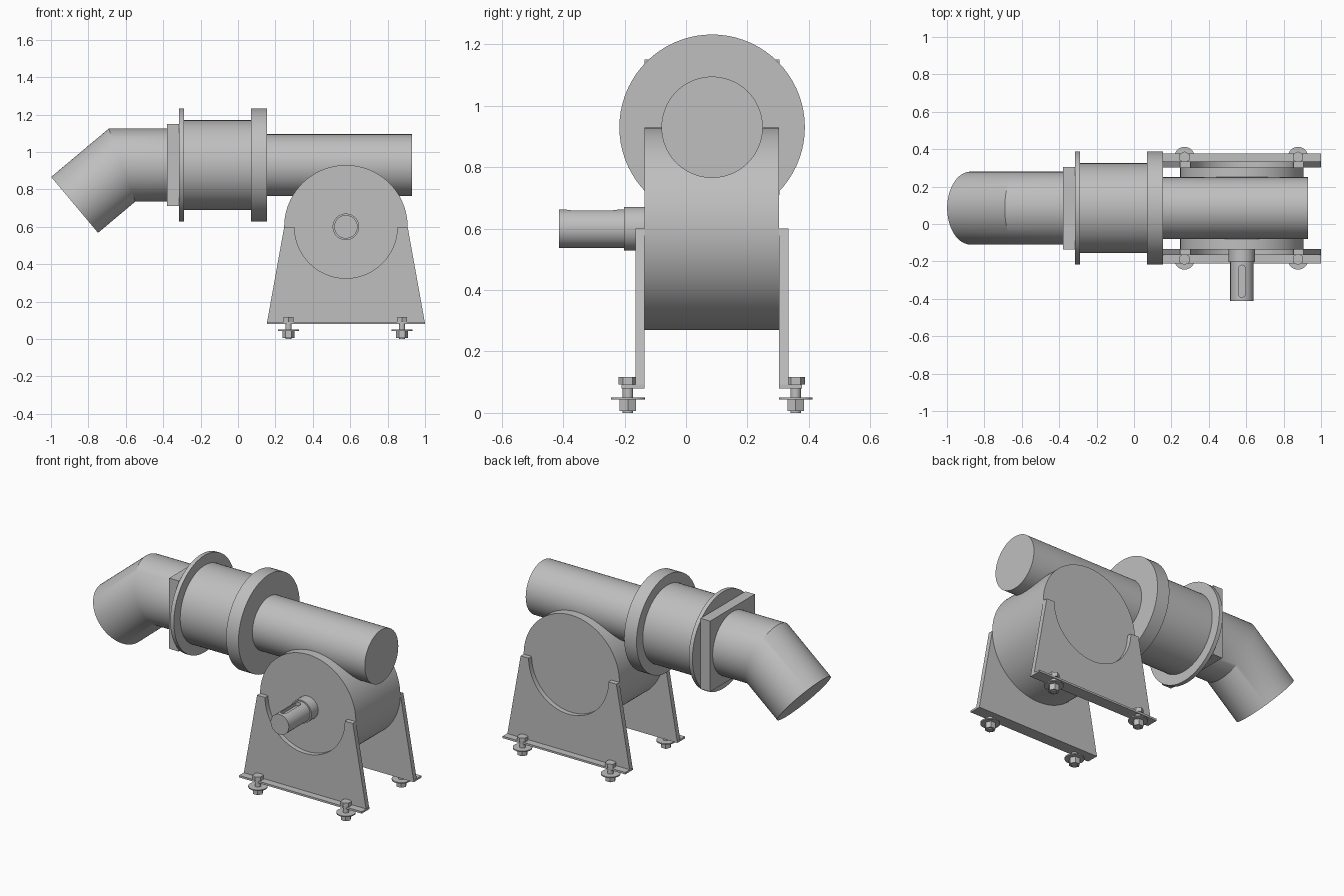
import bpy, bmesh
from math import pi, sin, cos, tan, radians
from mathutils import Vector, Matrix

if "Cube" in bpy.data.objects:
    bpy.data.objects.remove(bpy.data.objects["Cube"])

steel = bpy.data.materials.new("grey steel")
steel.use_nodes = True
GREY = (0.52, 0.52, 0.52, 1)
steel.diffuse_color = GREY
steel.node_tree.nodes["Principled BSDF"].inputs["Base Color"].default_value = GREY

PIPE_Y, PIPE_Z = 0.085, 0.93      # main pipe axis
HUB_X, HUB_Z = 0.577, 0.6         # drum and shaft axis


def finish(name, bm):
    bmesh.ops.recalc_face_normals(bm, faces=bm.faces)
    mesh = bpy.data.meshes.new(name)
    bm.to_mesh(mesh)
    bm.free()
    mesh.materials.append(steel)
    obj = bpy.data.objects.new(name, mesh)
    bpy.context.collection.objects.link(obj)
    return obj


def smooth(obj):
    bpy.ops.object.select_all(action="DESELECT")
    obj.select_set(True)
    bpy.context.view_layer.objects.active = obj
    bpy.ops.object.shade_smooth_by_angle(angle=radians(30))


def cylinder(name, axis, a, b, centre, r, sides=72, turn=0.0):
    """Cylinder from a to b along an axis; centre holds the other two coordinates."""
    bm = bmesh.new()
    bmesh.ops.create_cone(bm, cap_ends=True, segments=sides, radius1=r, radius2=r,
                          depth=b - a, matrix=Matrix.Rotation(turn, 4, "Z"))
    mid, (u, v) = (a + b) / 2, centre
    pos = {"X": (mid, u, v), "Y": (u, mid, v), "Z": (u, v, mid)}[axis]
    rot = {"X": Matrix.Rotation(pi / 2, 4, "Y"), "Y": Matrix.Rotation(pi / 2, 4, "X"),
           "Z": Matrix.Identity(4)}[axis]
    bm.transform(Matrix.Translation(pos) @ rot)
    obj = finish(name, bm)
    if sides > 8:
        smooth(obj)
    return obj


def box(name, low, high):
    low, high = Vector(low), Vector(high)
    bm = bmesh.new()
    bmesh.ops.create_cube(bm, size=1)
    bm.transform(Matrix.Translation((low + high) / 2) @ Matrix.Diagonal((*(high - low), 1)))
    return finish(name, bm)


def prism(name, outline, y0, y1):
    """Extrude an x-z outline between two y values."""
    bm = bmesh.new()
    face = bm.faces.new([bm.verts.new((x, y0, z)) for x, z in outline])
    new = bmesh.ops.extrude_face_region(bm, geom=[face])["geom"]
    bmesh.ops.translate(bm, vec=(0, y1 - y0, 0),
                        verts=[v for v in new if isinstance(v, bmesh.types.BMVert)])
    return finish(name, bm)


# Main pipe, body and flanges along x
axis = (PIPE_Y, PIPE_Z)
for name, a, b, r in (("outlet_pipe", 0.15, 0.93, 0.165), ("large_flange", 0.07, 0.155, 0.302),
                      ("body", -0.292, 0.072, 0.24), ("thin_flange", -0.315, -0.29, 0.302)):
    cylinder(name, "X", a, b, axis, r)
box("square_plate", (-0.38, PIPE_Y - 0.22, PIPE_Z - 0.22), (-0.315, PIPE_Y + 0.22, PIPE_Z + 0.22))

# Mitred elbow pipe bending down
BEND, R, N = radians(40), 0.195, 72
joint = Vector((-0.62, PIPE_Y, PIPE_Z))
bm = bmesh.new()
rings = [[], [], []]
down = Vector((-cos(BEND), 0, -sin(BEND)))
up = Vector((-sin(BEND), 0, cos(BEND)))
for i in range(N):
    y, h = R * cos(2 * pi * i / N), R * sin(2 * pi * i / N)
    side = Vector((0, y, 0))
    rings[0].append(bm.verts.new((-0.375, PIPE_Y + y, PIPE_Z + h)))
    rings[1].append(bm.verts.new(joint + side + Vector((-h * tan(BEND / 2), 0, h))))
    rings[2].append(bm.verts.new(joint + side + down * 0.331 + up * h))
for p, q in zip(rings, rings[1:]):
    for i in range(N):
        j = (i + 1) % N
        bm.faces.new((p[i], p[j], q[j], q[i]))
bm.faces.new(rings[0])
bm.faces.new(rings[2])
smooth(finish("elbow_pipe", bm))

# Drum and shaft
cylinder("drum", "Y", -0.135, 0.303, (HUB_X, HUB_Z), 0.33, 96)
cylinder("shaft_collar", "Y", -0.202, -0.13, (HUB_X, HUB_Z), 0.071, 48)
shaft = cylinder("shaft", "Y", -0.413, -0.195, (HUB_X, HUB_Z), 0.0625, 48)

# Rounded keyway cut in the top of the shaft
bm = bmesh.new()
half = 0.018
slot = []
for end, start in ((-0.238, 0), (-0.374, pi)):
    for k in range(9):
        t = start + pi * k / 8
        slot.append(bm.verts.new((HUB_X + half * cos(t), end + half * sin(t), HUB_Z + 0.042)))
new = bmesh.ops.extrude_face_region(bm, geom=[bm.faces.new(slot)])["geom"]
bmesh.ops.translate(bm, vec=(0, 0, 0.06), verts=[v for v in new if isinstance(v, bmesh.types.BMVert)])
cutter = finish("keyway_cutter", bm)
cutter.hide_render = True
cutter.hide_set(True)
cut = shaft.modifiers.new("keyway", "BOOLEAN")
cut.operation, cut.solver, cut.object = "DIFFERENCE", "EXACT", cutter
bpy.context.view_layer.objects.active = shaft
bpy.ops.object.modifier_apply(modifier=cut.name)
bpy.data.objects.remove(cutter)

# Support plates with a semicircular cradle, feet and bolts on both sides
cradle = [(HUB_X - 0.275 * cos(pi * k / 40), HUB_Z - 0.275 * sin(pi * k / 40)) for k in range(41)]
outline = [(HUB_X - 0.423, 0.082), (HUB_X - 0.33, HUB_Z)] + cradle + \
          [(HUB_X + 0.33, HUB_Z), (HUB_X + 0.423, 0.082)]
for label, inner, s in (("front", -0.135, -1), ("back", 0.303, 1)):
    outer, edge, bolt_y = inner + s * 0.03, inner + s * 0.075, inner + s * 0.054
    prism(label + "_support", outline, min(inner, outer), max(inner, outer))
    box(label + "_foot", (HUB_X - 0.423, min(inner, edge), 0.08),
        (HUB_X + 0.423, max(inner, edge), 0.092))
    for side, x in (("right", 0.27), ("left", 0.877)):
        tag, spot = f"{label}_{side}_", (x, bolt_y)
        cylinder(tag + "bolt_head", "Z", 0.092, 0.117, spot, 0.031, 6)
        cylinder(tag + "bolt_shank", "Z", 0, 0.1, spot, 0.017, 24)
        cylinder(tag + "washer", "Z", 0.043, 0.05, spot, 0.055, 32)
        cylinder(tag + "nut", "Z", 0.006, 0.043, spot, 0.031, 6, pi / 6)
